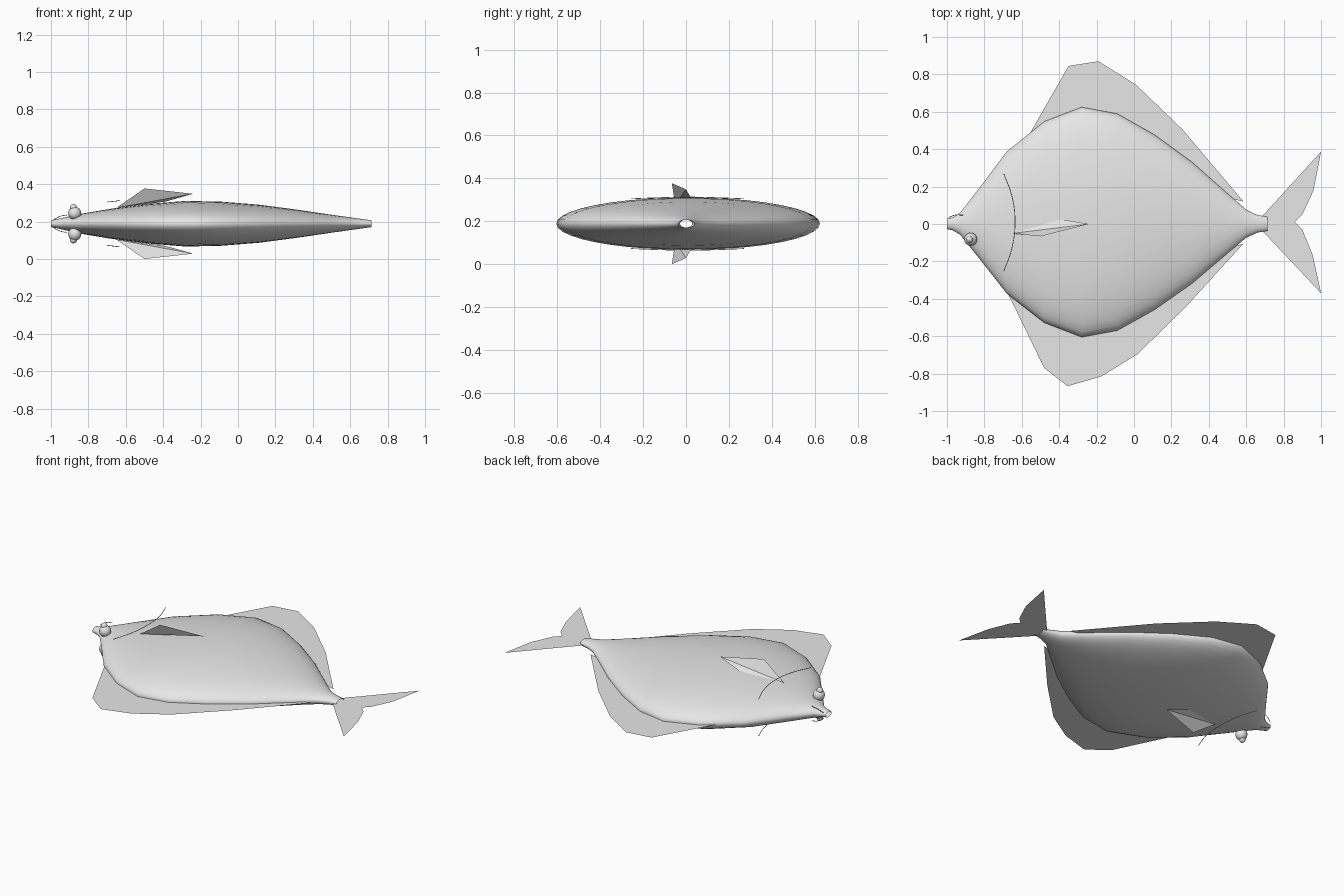
import bpy, bmesh, math
from mathutils import Vector

cube = bpy.data.objects.get("Cube")
if cube:
    bpy.data.objects.remove(cube)

MID = 0.1885  # height of the body's flat mid plane

grey = bpy.data.materials.new("pale grey")
grey.use_nodes = True
grey.diffuse_color = (0.8, 0.8, 0.8, 1)
grey.node_tree.nodes["Principled BSDF"].inputs["Base Color"].default_value = (0.8, 0.8, 0.8, 1)


def add_mesh(name, verts, faces, smooth=False):
    mesh = bpy.data.meshes.new(name)
    mesh.from_pydata(verts, [], faces)
    bm = bmesh.new()
    bm.from_mesh(mesh)
    bmesh.ops.recalc_face_normals(bm, faces=bm.faces)
    bm.to_mesh(mesh)
    bm.free()
    mesh.materials.append(grey)
    for p in mesh.polygons:
        p.use_smooth = smooth
    obj = bpy.data.objects.new(name, mesh)
    bpy.context.collection.objects.link(obj)
    return obj


# Body: open-ended tube of elliptical sections (x, half width, half thickness)
sections = [(-1.0, 0.028, 0.018), (-0.97, 0.034, 0.024), (-0.93, 0.058, 0.033),
            (-0.83, 0.185, 0.055), (-0.68, 0.38, 0.08), (-0.48, 0.538, 0.106),
            (-0.28, 0.615, 0.122), (-0.09, 0.58, 0.118), (0.11, 0.468, 0.102),
            (0.31, 0.325, 0.076), (0.5, 0.16, 0.048), (0.6, 0.075, 0.034),
            (0.66, 0.047, 0.026), (0.715, 0.037, 0.018)]
SIDES = 40
verts, faces = [], []
for x, w, t in sections:
    for k in range(SIDES):
        a = 2 * math.pi * k / SIDES
        verts.append((x, 0.01 * min(1, w * 2) + w * math.cos(a), MID + t * math.sin(a)))
for i in range(len(sections) - 1):
    for k in range(SIDES):
        n = (k + 1) % SIDES
        faces.append((i * SIDES + k, i * SIDES + n, (i + 1) * SIDES + n, (i + 1) * SIDES + k))
add_mesh("body", verts, faces, smooth=True)


# Flat fins on the mid plane; their inner edges are hidden in the body
def flat_fin(name, outline):
    add_mesh(name, [(x, y, MID) for x, y in outline], [range(len(outline))])


flat_fin("dorsal_fin", [(-0.57, 0.46), (-0.35, 0.845), (-0.19, 0.87), (0.01, 0.745),
                        (0.26, 0.505), (0.585, 0.12), (0.5, 0.14), (0.11, 0.42),
                        (-0.28, 0.55)])
flat_fin("anal_fin", [(-0.68, -0.36), (-0.48, -0.77), (-0.355, -0.867), (-0.175, -0.815),
                      (0.02, -0.695), (0.28, -0.44), (0.585, -0.105), (0.5, -0.13),
                      (0.11, -0.41), (-0.28, -0.54)])
flat_fin("tail_fin", [(0.68, 0.035), (1.0, 0.387), (0.96, 0.18), (0.9, 0.05), (0.86, 0.01),
                      (0.9, -0.03), (0.955, -0.165), (1.0, -0.37), (0.68, -0.03)])


# Thin raised lines
def line(name, points):
    curve = bpy.data.curves.new(name, "CURVE")
    curve.dimensions = "3D"
    curve.bevel_depth = 0.002
    curve.bevel_resolution = 1
    curve.resolution_u = 6
    spline = curve.splines.new("BEZIER")
    spline.bezier_points.add(len(points) - 1)
    for bp, co in zip(spline.bezier_points, points):
        bp.co = co
        bp.handle_left_type = bp.handle_right_type = "AUTO"
    curve.materials.append(grey)
    obj = bpy.data.objects.new(name, curve)
    bpy.context.collection.objects.link(obj)


def ball(name, co, radius):
    bpy.ops.mesh.primitive_uv_sphere_add(segments=16, ring_count=10, radius=radius, location=co)
    obj = bpy.context.object
    obj.name = name
    obj.data.materials.append(grey)
    bpy.ops.object.shade_smooth()


# Parts repeated on the upper and lower flanks
for side, s in (("upper", 1), ("lower", -1)):
    def at(x, y, h):
        return Vector((x, y, MID + s * h))

    add_mesh(side + "_pectoral_fin",
             [at(-0.65, -0.05, 0.085), at(-0.5, -0.066, 0.1885),
              at(-0.24, 0.0, 0.16), at(-0.39, 0.025, 0.118)],
             [(0, 1, 2), (0, 2, 3)])
    line(side + "_gill_line",
         [at(-0.697, 0.27, 0.116), at(-0.653, 0.15, 0.121), at(-0.636, 0.01, 0.124),
          at(-0.653, -0.13, 0.121), at(-0.697, -0.255, 0.116)])
    line(side + "_lip_line",
         [at(-0.99, 0.035, 0.018), at(-0.955, 0.048, 0.038), at(-0.915, 0.048, 0.047)])
    ball(side + "_eye", at(-0.873, -0.082, 0.056), 0.035)
    ball(side + "_pupil", at(-0.88, -0.082, 0.086), 0.019)
